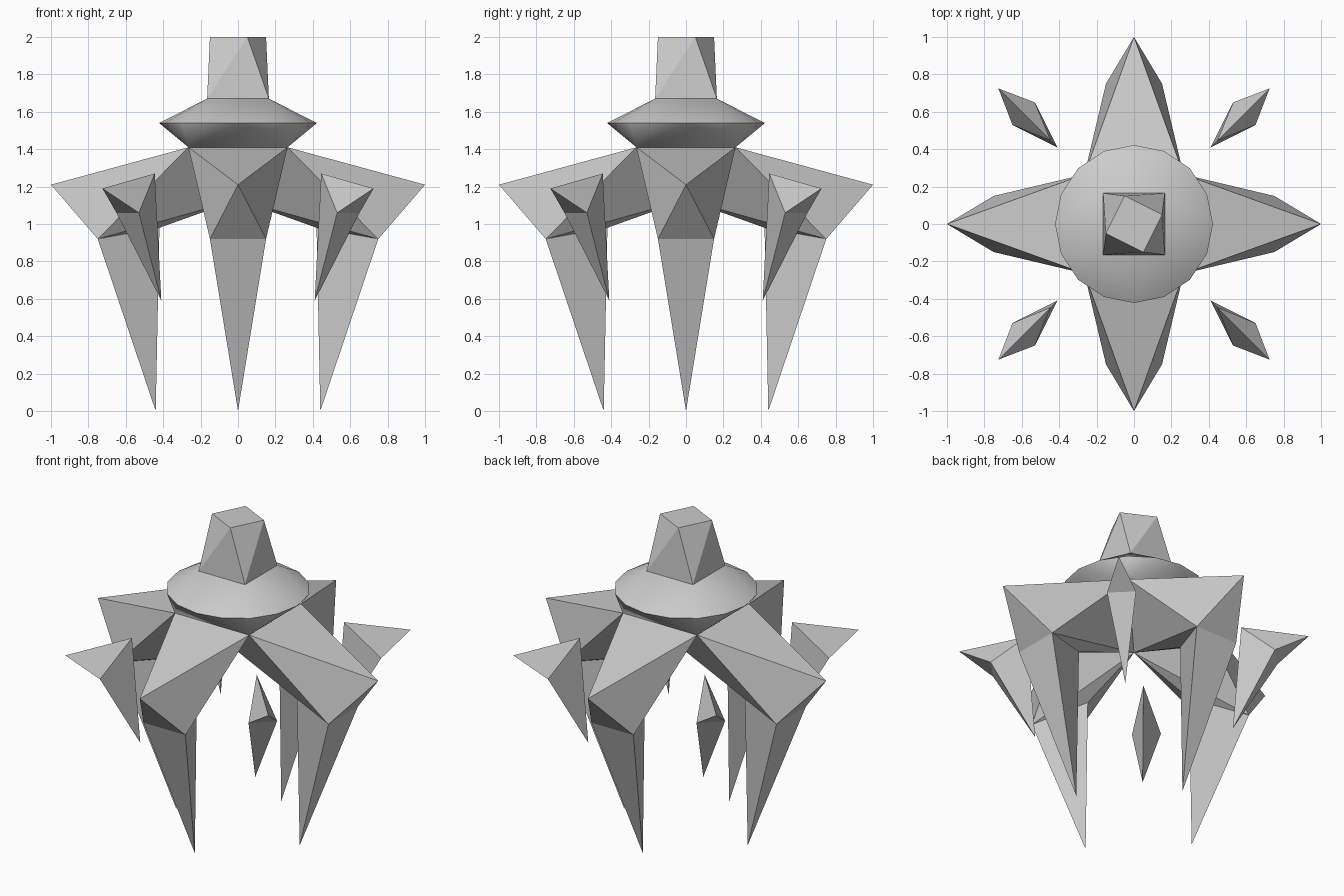
import bpy, bmesh
from math import sin, cos, pi, radians
from mathutils import Matrix

cube = bpy.data.objects.get("Cube")
if cube:
    bpy.data.objects.remove(cube)

grey = bpy.data.materials.new("light grey")
grey.use_nodes = True
tone = (0.6, 0.6, 0.6, 1)
grey.diffuse_color = tone
grey.node_tree.nodes["Principled BSDF"].inputs["Base Color"].default_value = tone


def build(name, points, faces, turn=0):
    """Make a closed part from named or numbered points, turned about z."""
    bm = bmesh.new()
    items = points.items() if isinstance(points, dict) else enumerate(points)
    verts = {key: bm.verts.new(co) for key, co in items}
    for face in faces:
        bm.faces.new([verts[key] for key in face])
    bmesh.ops.recalc_face_normals(bm, faces=bm.faces)
    bm.transform(Matrix.Rotation(turn, 4, 'Z'))
    mesh = bpy.data.meshes.new(name)
    bm.to_mesh(mesh)
    bm.free()
    mesh.materials.append(grey)
    obj = bpy.data.objects.new(name, mesh)
    bpy.context.collection.objects.link(obj)
    return obj


def square(half, z):
    """Corners in order of angle, starting at 45 degrees."""
    return [(half, half, z), (-half, half, z), (-half, -half, z), (half, -half, z)]


# Angular leg pointing to the front: shoulders, tip, knees, inner knee, foot, hub
leg = {
    "shoulder_l": (0.265, -0.265, 1.41), "shoulder_r": (-0.265, -0.265, 1.41),
    "knee_l": (0.15, -0.75, 0.92), "knee_r": (-0.15, -0.75, 0.92),
    "tip": (0, -1, 1.21), "inner": (0, -0.42, 0.98),
    "foot": (0, -0.44, 0), "hub": (0, 0, 1.13),
}
leg_faces = [("shoulder_l", "shoulder_r", "tip"), ("tip", "knee_l", "knee_r"),
             ("knee_l", "knee_r", "foot"), ("shoulder_l", "shoulder_r", "hub")]
for s in ("_l", "_r"):
    leg_faces += [("shoulder" + s, "knee" + s, "tip"), ("shoulder" + s, "knee" + s, "hub"),
                  ("knee" + s, "inner", "hub"), ("knee" + s, "inner", "foot")]

# Floating shard on the diagonal between two legs
shard = {
    "top": (0.445, -0.445, 1.27), "outer": (0.725, -0.725, 1.19),
    "side_l": (0.65, -0.53, 1.06), "side_r": (0.53, -0.65, 1.06),
    "point": (0.41, -0.41, 0.59),
}
shard_faces = [("outer", "side_l", "side_r"), ("side_l", "side_r", "point")]
for s in ("side_l", "side_r"):
    shard_faces += [("top", "outer", s), ("top", s, "point")]

for k, side in enumerate(("front", "left", "back", "right")):
    build(side + "_leg", leg, leg_faces, k * pi / 2)
    build(side + "_shard", shard, shard_faces, k * pi / 2)

# Collar: round rim lofted to a square above and below
N = 16
rim = [(0.422 * cos(2 * pi * i / N), 0.422 * sin(2 * pi * i / N), 1.54) for i in range(N)]
points = rim + square(0.265, 1.41) + square(0.165, 1.67)
faces = []
for base in (N, N + 4):
    faces.append([base + k for k in range(4)])
    faces += [(i, (i + 1) % N, base + i // 4) for i in range(N)]
    faces += [(4 * k, base + k, base + (k - 1) % 4) for k in range(4)]
collar = build("collar", points, faces)
bpy.ops.object.select_all(action='DESELECT')
collar.select_set(True)
bpy.context.view_layer.objects.active = collar
bpy.ops.object.shade_smooth_by_angle(angle=radians(40))

# Head: square base twisted into a smaller square top
top = [(0.15, 0.05, 2), (-0.05, 0.15, 2), (-0.15, -0.05, 2), (0.05, -0.15, 2)]
faces = [(0, 1, 2, 3), (4, 5, 6, 7)]
for k in range(4):
    n = (k + 1) % 4
    faces += [(k, 4 + k, 4 + n), (k, n, 4 + n)]
build("head", square(0.165, 1.67) + top, faces)
